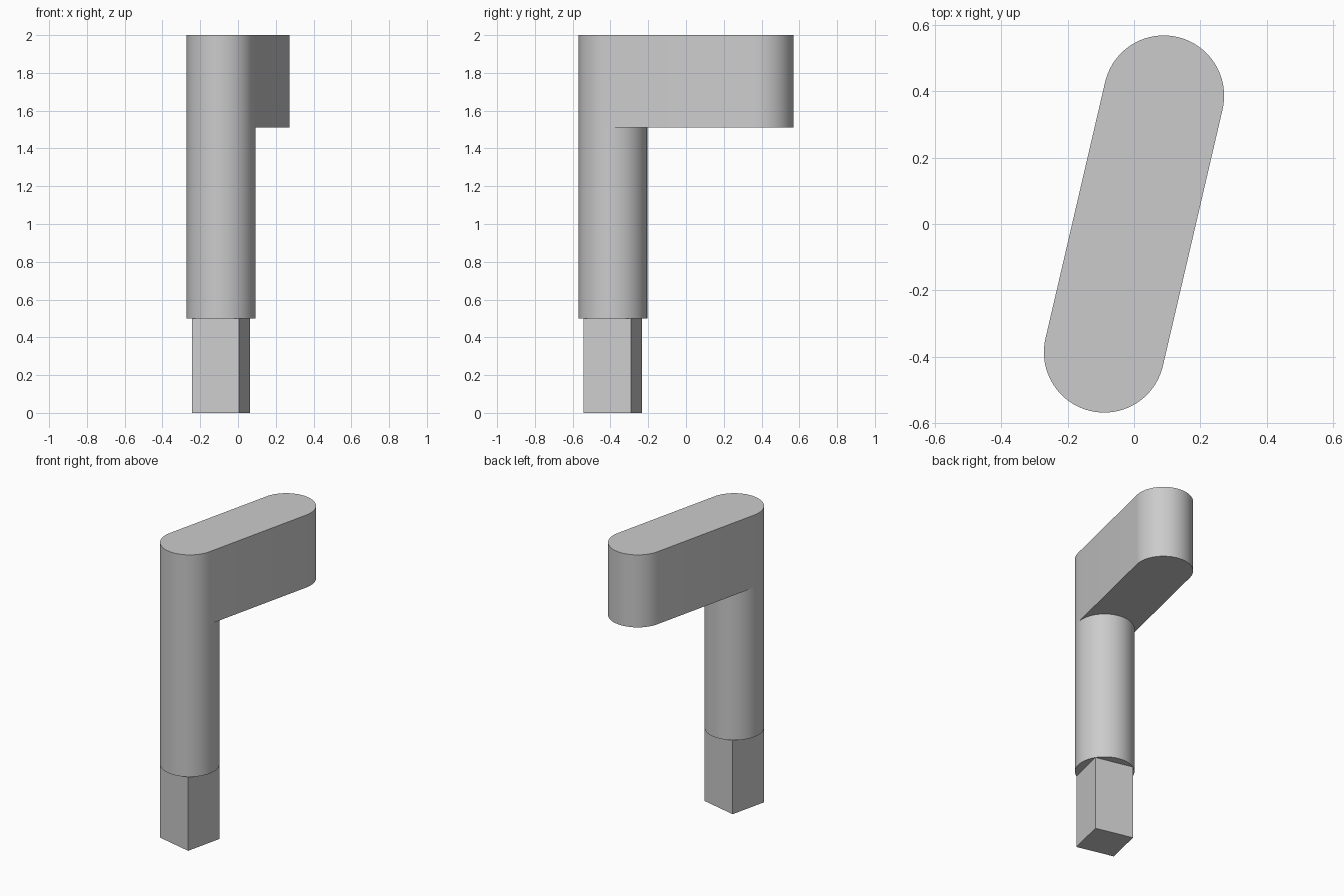
import bpy
import bmesh
from math import atan2, cos, sin, pi, radians
from mathutils import Vector

if "Cube" in bpy.data.objects:
    bpy.data.objects.remove(bpy.data.objects["Cube"], do_unlink=True)

RADIUS = 0.182
POST = Vector((-0.09, -0.387))    # post axis; the arm's far end is its mirror
TIP = -POST
AXIS = atan2((TIP - POST).y, (TIP - POST).x)
STEPS = 40                        # segments per half circle

grey = bpy.data.materials.new("plain grey")
grey.use_nodes = True
colour = (0.6, 0.6, 0.6, 1)
grey.diffuse_color = colour
grey.node_tree.nodes["Principled BSDF"].inputs["Base Color"].default_value = colour


def arc(centre, start, sweep, steps):
    """Points on a circle, from start through sweep, both ends included."""
    angles = [start + sweep * i / steps for i in range(steps + 1)]
    return [centre + RADIUS * Vector((cos(a), sin(a))) for a in angles]


def prism(name, outline, bottom, top):
    """Extrude a flat outline upward into a closed solid."""
    bm = bmesh.new()
    face = bm.faces.new([bm.verts.new((p.x, p.y, bottom)) for p in outline])
    sides = bmesh.ops.extrude_face_region(bm, geom=[face], use_keep_orig=True)
    raised = [v for v in sides["geom"] if isinstance(v, bmesh.types.BMVert)]
    bmesh.ops.translate(bm, verts=raised, vec=(0, 0, top - bottom))
    bmesh.ops.recalc_face_normals(bm, faces=bm.faces)
    mesh = bpy.data.meshes.new(name)
    bm.to_mesh(mesh)
    bm.free()
    mesh.materials.append(grey)
    obj = bpy.data.objects.new(name, mesh)
    bpy.context.collection.objects.link(obj)
    bpy.ops.object.select_all(action="DESELECT")
    obj.select_set(True)
    bpy.context.view_layer.objects.active = obj
    bpy.ops.object.shade_smooth_by_angle(angle=radians(30))
    return obj


# Square shank, its corners on the post's circle and its sides along the arm
prism("square_shank", arc(POST, AXIS + pi / 4, 2 * pi, 4)[:-1], 0, 0.5)

# Round post
prism("round_post", arc(POST, AXIS + pi / 2, 2 * pi, 2 * STEPS)[:-1], 0.5, 1.51)

# Round-ended arm, flush with the post at one end
arm_outline = arc(POST, AXIS + pi / 2, pi, STEPS) + arc(TIP, AXIS - pi / 2, pi, STEPS)
prism("handle_arm", arm_outline, 1.51, 2)
